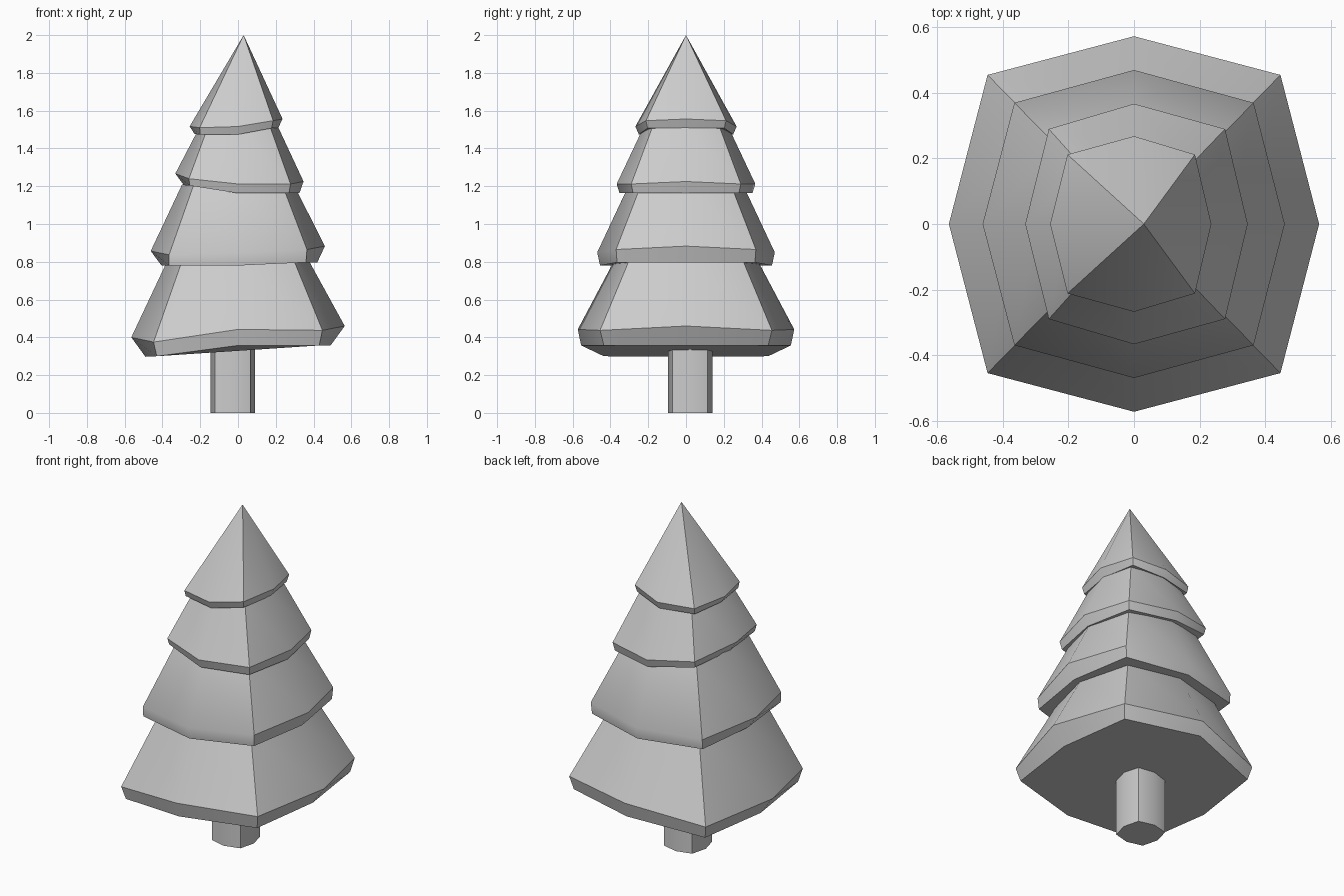
import bpy, bmesh
from mathutils import Vector

if "Cube" in bpy.data.objects:
    bpy.data.objects.remove(bpy.data.objects["Cube"])


def ring(pts):
    """Eight-point ring from right, front-right, front, front-left, left; back is mirrored."""
    half = [Vector(p) for p in pts]
    return half + [Vector((p.x, -p.y, p.z)) for p in half[3:0:-1]]


def loft(name, rings, apex=None):
    bm = bmesh.new()
    loops = [[bm.verts.new(p) for p in r] for r in rings]
    for a, b in zip(loops, loops[1:]):
        for i in range(8):
            j = (i + 1) % 8
            bm.faces.new((a[i], a[j], b[j], b[i]))
    bm.faces.new(loops[0])
    if apex:
        tip = bm.verts.new(apex)
        for i in range(8):
            bm.faces.new((loops[-1][i], loops[-1][(i + 1) % 8], tip))
    else:
        bm.faces.new(loops[-1])
    bmesh.ops.recalc_face_normals(bm, faces=bm.faces)
    me = bpy.data.meshes.new(name)
    bm.to_mesh(me)
    bm.free()
    ob = bpy.data.objects.new(name, me)
    bpy.context.collection.objects.link(ob)
    bpy.ops.object.select_all(action='DESELECT')
    ob.select_set(True)
    bpy.context.view_layer.objects.active = ob
    bpy.ops.object.shade_smooth_by_angle(angle=0.68)
    return ob


# Trunk: squarish octagon, slightly off centre
def trunk_ring(z, r=0.117, d=0.093, cx=-0.028, cy=0.022):
    offs = [(r, 0), (d, -d), (0, -r), (-d, -d), (-r, 0), (-d, d), (0, r), (d, d)]
    return [Vector((cx + x, cy + y, z)) for x, y in offs]


loft("trunk", [trunk_ring(0), trunk_ring(0.42)])

# Branch tiers: lower rim, outer rim, then (scale, height) of the buried top
tiers = [
    ("bottom_branches",
     [(.49, 0, .357), (.43, -.435, .357), (0, -.555, .357), (-.43, -.435, .30), (-.49, 0, .297)],
     [(.565, 0, .46), (.447, -.455, .437), (0, -.573, .442), (-.447, -.455, .375), (-.565, 0, .40)],
     (.65, .82)),
    ("lower_middle_branches",
     [(.42, 0, .797), (.36, -.365, .797), (0, -.455, .78), (-.365, -.365, .78), (-.405, 0, .78)],
     [(.46, 0, .883), (.365, -.37, .865), (0, -.47, .85), (-.365, -.37, .837), (-.462, 0, .857)],
     (.64, 1.21)),
    ("upper_middle_branches",
     [(.325, 0, 1.163), (.27, -.28, 1.163), (0, -.352, 1.163), (-.255, -.28, 1.203), (-.285, 0, 1.203)],
     [(.347, 0, 1.225), (.278, -.29, 1.212), (0, -.367, 1.212), (-.26, -.29, 1.24), (-.332, 0, 1.267)],
     (.61, 1.515)),
    ("top_branches",
     [(.212, 0, 1.507), (.178, -.203, 1.507), (0, -.25, 1.474), (-.2, -.203, 1.474), (-.23, 0, 1.476)],
     [(.236, 0, 1.556), (.186, -.212, 1.547), (0, -.268, 1.516), (-.203, -.212, 1.51), (-.256, 0, 1.517)],
     None),
]
for name, low, rim, top in tiers:
    rings = [ring(low), ring(rim)]
    if top:
        s, z = top
        rings.append([Vector((p.x * s, p.y * s, z)) for p in rings[1]])
        loft(name, rings)
    else:
        loft(name, rings, apex=(0.03, 0, 2.0))
